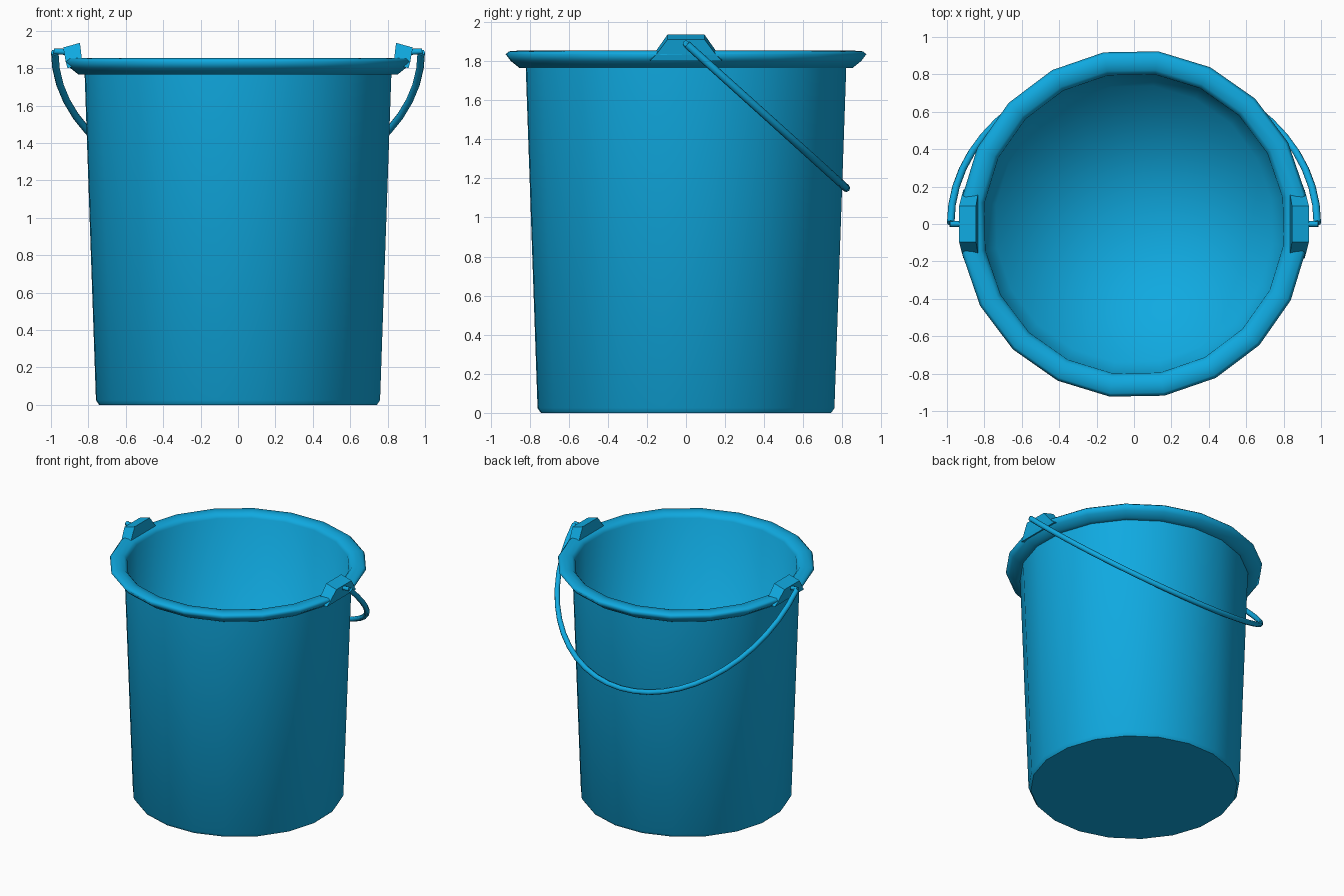
import bpy
import bmesh
from math import sin, cos, pi, radians
from mathutils import Vector, Matrix

cube = bpy.data.objects.get("Cube")
if cube:
    bpy.data.objects.remove(cube, do_unlink=True)

SIDES = 20
blue = bpy.data.materials.new("bucket blue")
blue.use_nodes = True
colour = (0.005, 0.40, 0.75, 1)
blue.diffuse_color = colour
blue.node_tree.nodes["Principled BSDF"].inputs["Base Color"].default_value = colour


def link(name, data):
    data.materials.append(blue)
    obj = bpy.data.objects.new(name, data)
    bpy.context.collection.objects.link(obj)
    return obj


def finish(name, bm, smooth=False):
    bmesh.ops.recalc_face_normals(bm, faces=bm.faces)
    for face in bm.faces:
        face.smooth = smooth
    mesh = bpy.data.meshes.new(name)
    bm.to_mesh(mesh)
    bm.free()
    return link(name, mesh)


# Bucket: closed lathe of the outer wall, rolled rim, inner wall and floor
profile = [
    (0, 0), (0.75, 0), (0.767, 0.025),             # base
    (0.828, 1.765), (0.862, 1.766),                # outer wall, under the rim
    (0.905, 1.80), (0.932, 1.835), (0.915, 1.85),  # rim lip
    (0.875, 1.853), (0.83, 1.848), (0.807, 1.82),  # rim top
    (0.745, 0.03), (0, 0.03),                      # inner wall and floor
]
bm = bmesh.new()
verts = [bm.verts.new((r, 0, z)) for r, z in profile]
edges = [bm.edges.new(pair) for pair in zip(verts, verts[1:])]
bmesh.ops.rotate(bm, verts=verts, matrix=Matrix.Rotation(radians(10), 3, 'Z'))
bmesh.ops.spin(bm, geom=verts + edges, cent=(0, 0, 0), axis=(0, 0, 1),
               angle=2 * pi, steps=SIDES, use_duplicate=False)
bmesh.ops.remove_doubles(bm, verts=bm.verts, dist=0.0005)
bmesh.ops.recalc_face_normals(bm, faces=bm.faces)
for edge in bm.edges:
    low = max(v.co.z for v in edge.verts) < 0.028
    under_rim = all(abs(v.co.z - 1.765) < 0.0005 for v in edge.verts)
    if edge.calc_face_angle(0) > radians(35) and (low or under_rim):
        edge.smooth = False
finish("bucket", bm, smooth=True)


# Handle lugs: tapered blocks leaning outward on the rim, each with a pin
def lug(name, side):
    bm = bmesh.new()
    rings = []
    for inner, outer, half in (((0.83, 1.82), (0.912, 1.80), 0.185),
                               ((0.835, 1.85), (0.92, 1.83), 0.155),
                               ((0.845, 1.935), (0.935, 1.91), 0.095)):
        rings.append([bm.verts.new((side * x, y, z)) for (x, z), y in
                      ((inner, -half), (outer, -half), (outer, half), (inner, half))])
    for lower, upper in zip(rings, rings[1:]):
        for i in range(4):
            j = (i + 1) % 4
            bm.faces.new((lower[i], lower[j], upper[j], upper[i]))
    bm.faces.new(rings[0])
    bm.faces.new(rings[-1])
    finish(name, bm)


def rod(name, points, radius):
    curve = bpy.data.curves.new(name, 'CURVE')
    curve.dimensions = '3D'
    curve.bevel_depth = radius
    curve.bevel_resolution = 2
    curve.use_fill_caps = True
    spline = curve.splines.new('POLY')
    spline.points.add(len(points) - 1)
    for point, co in zip(spline.points, points):
        point.co = (*co, 1)
    spline.use_smooth = True
    link(name, curve)


for label, side in (("left", 1), ("right", -1)):
    lug(label + "_lug", side)
    rod(label + "_pin", [(side * 0.89, 0, 1.885), (side * 0.985, 0, 1.89)], 0.016)

# Handle: half ellipse hanging down behind the bucket
pivot = Vector((0, 0.005, 1.885))
drop = Vector((0, 0.815, -0.735))
steps = 26
arc = [pivot + Vector((0.98 * cos(pi * i / steps), 0, 0)) + drop * sin(pi * i / steps)
       for i in range(steps + 1)]
rod("handle", arc, 0.02)
